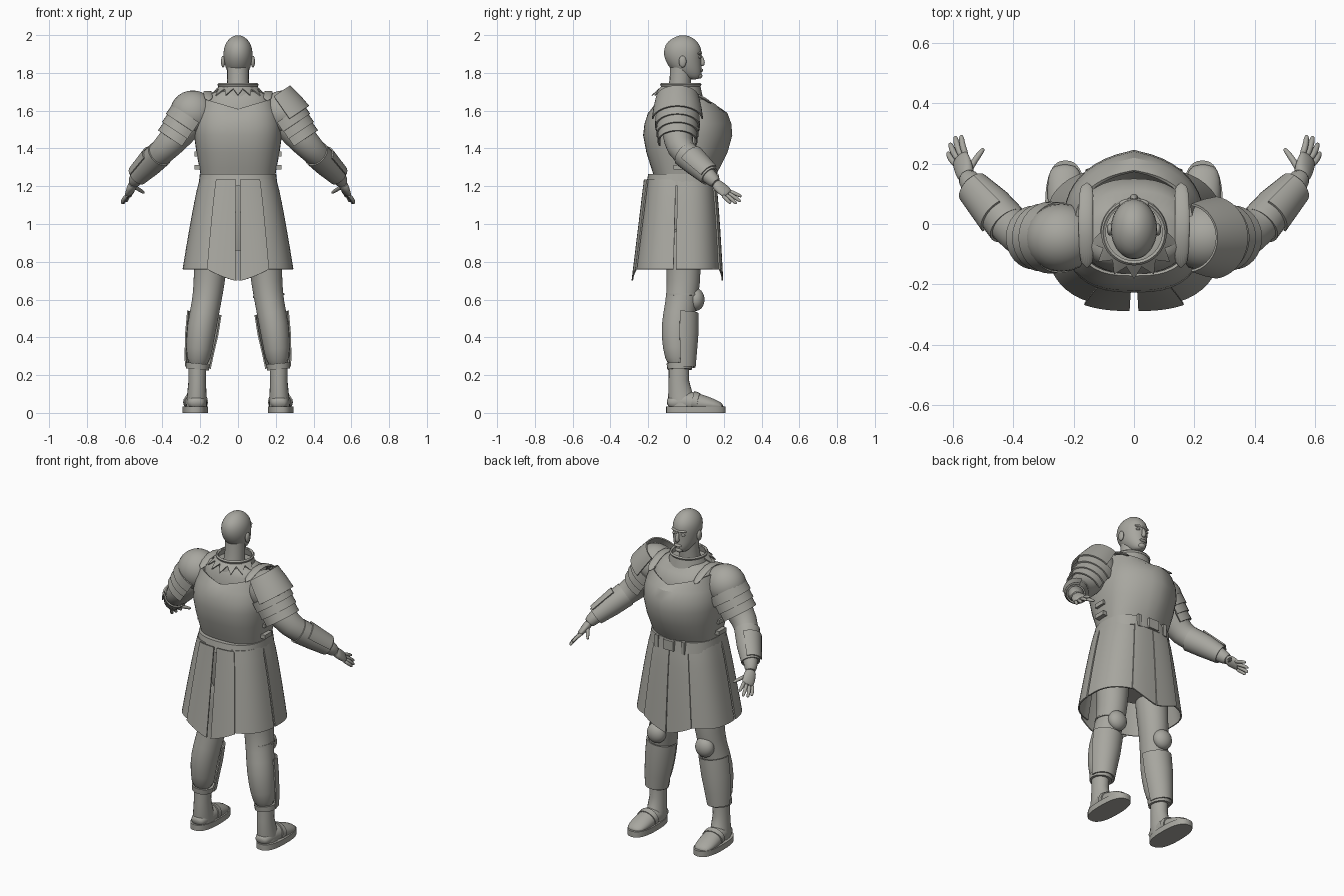
import bpy, bmesh
from math import sin, cos, pi, radians
from mathutils import Vector, Matrix

cube = bpy.data.objects.get("Cube")
if cube:
    bpy.data.objects.remove(cube, do_unlink=True)

stone = bpy.data.materials.new("warm grey")
stone.use_nodes = True
GREY = (0.39, 0.385, 0.35, 1)
stone.diffuse_color = GREY
stone.node_tree.nodes["Principled BSDF"].inputs["Base Color"].default_value = GREY
parts = []
X, Y, Z = Vector((1, 0, 0)), Vector((0, 1, 0)), Vector((0, 0, 1))


def finish(name, bm, thick=0, sub=0, mirror=False):
    """Turn a bmesh into an object with its modifiers applied."""
    bmesh.ops.recalc_face_normals(bm, faces=bm.faces)
    mesh = bpy.data.meshes.new(name)
    bm.to_mesh(mesh)
    bm.free()
    obj = bpy.data.objects.new(name, mesh)
    bpy.context.collection.objects.link(obj)
    if sub:
        obj.modifiers.new("smooth", 'SUBSURF').levels = sub
    if thick:
        solid = obj.modifiers.new("thickness", 'SOLIDIFY')
        solid.thickness, solid.offset = thick, 0
    if mirror:
        obj.modifiers.new("mirror", 'MIRROR').use_mirror_merge = False
    graph = bpy.context.evaluated_depsgraph_get()
    applied = bpy.data.meshes.new_from_object(obj.evaluated_get(graph))
    obj.modifiers.clear()
    obj.data = applied
    obj.data.materials.clear()
    obj.data.materials.append(stone)
    parts.append(obj)
    return obj


def loft(name, rings, closed=True, caps=True, **finish_options):
    """Skin a list of equally long point rings."""
    bm = bmesh.new()
    rows = [[bm.verts.new(p) for p in ring] for ring in rings]
    n = len(rows[0])
    for low, high in zip(rows, rows[1:]):
        for i in range(n if closed else n - 1):
            j = (i + 1) % n
            bm.faces.new((low[i], low[j], high[j], high[i]))
    if closed and caps:
        bm.faces.new(rows[0])
        bm.faces.new(rows[-1])
    return finish(name, bm, **finish_options)


def oval(z, w, back, front, p=1.0, x=0.0, mid=None, peak=0.0, dip=0.0, n=40):
    """Level ring with separate depths, squareness p, a front ridge and a dipped rim."""
    mid = (back + front) / 2 if mid is None else mid
    ring = []
    for i in range(n):
        a = 2 * pi * i / n
        c, s = cos(a), sin(a)
        side = abs(c) ** p
        depth = abs(s) ** p
        if s > 0:
            y = mid + (front - mid) * depth * (1 - peak * side)
        else:
            y = mid - (mid - back) * depth
        ring.append(Vector((x + w * side * (1 if c > 0 else -1), y, z - dip * (1 - side))))
    return ring


def tube(name, stations, ref, arc=360, n=20, **options):
    """Tube or open shell along (x, y, z, radius towards ref, other radius)."""
    centres = [Vector(s[:3]) for s in stations]
    rings = []
    for i, s in enumerate(stations):
        d = (centres[min(i + 1, len(centres) - 1)] - centres[max(i - 1, 0)]).normalized()
        u = (ref - d * ref.dot(d)).normalized()
        v = d.cross(u)
        ru, rv = s[3], s[-1]
        count = n if arc == 360 else n + 1
        angles = [radians(arc) * (k / n - 0.5) for k in range(count)]
        rings.append([centres[i] + u * ru * cos(a) + v * rv * sin(a) for a in angles])
    return loft(name, rings, closed=arc == 360, **options)


def ball(name, centre, radii, mirror=False):
    bm = bmesh.new()
    bmesh.ops.create_uvsphere(bm, u_segments=24, v_segments=14, radius=1,
                              matrix=Matrix.Translation(centre) @ Matrix.Diagonal((*radii, 1)))
    return finish(name, bm, mirror=mirror)


def box(name, centre, size, mirror=False):
    bm = bmesh.new()
    bmesh.ops.create_cube(bm, size=1,
                          matrix=Matrix.Translation(centre) @ Matrix.Diagonal((*size, 1)))
    return finish(name, bm, mirror=mirror)


# Head and neck
skull = [(1.765, .02, .02, .065), (1.775, .036, -.02, .078), (1.80, .054, -.06, .084),
         (1.83, .067, -.09, .083), (1.86, .074, -.107, .082), (1.89, .078, -.118, .083),
         (1.93, .077, -.118, .083), (1.965, .062, -.1, .063), (1.99, .036, -.062, .03),
         (1.999, .012, -.03, 0)]
loft("head", [oval(*row, n=24) for row in skull], sub=1)
tube("neck", [(0, -.04, 1.68, .062), (0, -.03, 1.76, .057), (0, -.025, 1.86, .058)], Y)
tube("nose", [(0, .078, 1.895, .007), (0, .088, 1.865, .011), (0, .088, 1.847, .015),
              (0, .078, 1.838, .009)], Y, sub=1)
ball("brow", (0, .068, 1.903), (.05, .017, .01))
ball("lips", (0, .08, 1.814), (.024, .011, .009))
ball("chin", (0, .068, 1.785), (.024, .019, .016))
ball("eyes", (.03, .071, 1.882), (.013, .01, .007), mirror=True)
ball("ears", (.079, -.018, 1.86), (.011, .02, .031), mirror=True)

# Undersuit and collar
suit = [(1.45, .19, -.17, .15), (1.6, .19, -.165, .15), (1.66, .18, -.15, .11),
        (1.69, .15, -.135, .07), (1.705, .1, -.125, .065)]
loft("undersuit", [oval(*row, p=.85) for row in suit])
loft("collar", [oval(1.67, .115, -.14, .085), oval(1.74, .097, -.125, .07)],
     caps=False, thick=.008)
loft("collar_rim", [oval(1.73, .102, -.13, .075), oval(1.738, .106, -.134, .079),
                    oval(1.745, .1, -.128, .073)], caps=False, thick=.006)

# Pointed trim round the back of the collar
teeth = 7
top, bottom = [], []
for k in range(2 * teeth + 1):
    a = pi + pi * k / (2 * teeth)
    reach = .15 if k % 2 else .112
    top.append(Vector((.1 * cos(a), -.03 + .1 * sin(a), 1.725)))
    bottom.append(Vector((reach * cos(a), -.03 + reach * sin(a), 1.68 if k % 2 else 1.715)))
loft("collar_points", [top, bottom], closed=False, thick=.006)

# Cuirass with a ridged front and a dipped neckline
cuirass = [(1.24, .19, -.16, .14), (1.30, .2, -.18, .175), (1.38, .215, -.205, .215),
           (1.47, .228, -.222, .24), (1.53, .227, -.215, .235), (1.585, .215, -.197, .215)]
shape = dict(p=.75, mid=-.01, peak=.2)
rings = [oval(*row, **shape) for row in cuirass]
rings.append(oval(1.665, .19, -.168, .175, dip=.06, **shape))
loft("cuirass", rings, caps=False, thick=.01)
tube("shoulder_straps", [(.155, .14, 1.635, .008, .024), (.16, .06, 1.69, .008, .024),
                         (.16, -.04, 1.71, .008, .024), (.155, -.15, 1.65, .008, .024)],
     Z, sub=1, mirror=True)
for z in (1.3, 1.37, 1.52):
    box("side_buckles", (.215, -.03, z), (.03, .07, .025), mirror=True)

# Belt and hips
belt = dict(p=.8, mid=-.02)
loft("belt", [oval(1.2, .21, -.212, .165, **belt), oval(1.265, .202, -.2, .158, **belt)])
box("belt_buckle", (0, .165, 1.232), (.07, .02, .06))
box("belt_keepers", (.09, .152, 1.232), (.022, .02, .074), mirror=True)
loft("hips", [oval(.86, .13, -.1, .08), oval(1.0, .19, -.14, .1), oval(1.22, .18, -.15, .12)])


def skirt_panel(name, start, end, lift=0.0, drop=0.0):
    """Curved hanging panel between two angles; drop lowers the edge at the end angle."""
    rows = []
    for r in range(9):
        t = r / 8
        w = .2 + .09 * t ** .85 + lift
        row = []
        for c in range(11):
            f = c / 10
            a = radians(start + (end - start) * f)
            s = sin(a)
            depth = .165 + .04 * t ** .7 if s > 0 else .185 + .065 * t
            z = 1.235 - (.475 + drop * f) * t
            y = -.02 + (depth + lift) * abs(s) ** .75 * (1 if s > 0 else -1)
            row.append(Vector((w * abs(cos(a)) ** .75, y, z)))
        rows.append(row)
    loft(name, rows, closed=False, thick=.008, mirror=True)


# Skirt: side panels, then the pointed front and back tabs over them
skirt_panel("side_back_panels", -72, -6)
skirt_panel("side_front_panels", -4, 72)
skirt_panel("back_tabs", -64, -89, lift=.014, drop=.06)
skirt_panel("front_tabs", 64, 89.9, lift=.008, drop=.06)

# Pauldrons: a dome and overlapping lames along the upper arm
axis = Vector((.55, 0, -.83)).normalized()
shoulder = Vector((.235, -.045, 1.58))
outward = Vector((.83, 0, .55))


def lame(name, stops, arc, mirror):
    rows = [(*(shoulder + axis * s), r, r * .95) for s, r in stops]
    tube(name, rows, outward, arc=arc, thick=.008, mirror=mirror)


ball("pauldron_domes", (.24, -.045, 1.59), (.12, .113, .117), mirror=True)
for k in range(3):
    s = .02 + .048 * k
    lame("pauldron_lames", [(s, .119 - .007 * k), (s + .058, .121 - .007 * k)], 225, True)
lame("left_shoulder_guard", [(-.105, .116), (-.03, .131), (.04, .14)], 165, False)

# Arms and bracers
tube("arms", [(.22, -.045, 1.59, .09), (.31, -.045, 1.48, .085), (.385, -.035, 1.4, .074),
              (.435, .02, 1.35, .063), (.49, .08, 1.295, .052), (.54, .135, 1.24, .038),
              (.557, .165, 1.21, .033)], Z, sub=1, mirror=True)
tube("bracers", [(.415, -.005, 1.37, .068), (.47, .06, 1.315, .063), (.53, .125, 1.253, .049)],
     Z, thick=.008, caps=False, mirror=True)
tube("bracer_plates", [(.44, .025, 1.345, .075), (.525, .12, 1.258, .06)],
     Z + X, arc=110, thick=.008, mirror=True)

# Hands
tube("palms", [(.552, .15, 1.22, .026, .03), (.562, .18, 1.195, .022, .038),
               (.573, .212, 1.168, .017, .038), (.577, .225, 1.157, .011, .03)],
     Z + X * .8, sub=1, mirror=True)
fingers = {"index_fingers": ((.552, .215, 1.178), (.572, .294, 1.145)),
           "middle_fingers": ((.566, .215, 1.168), (.592, .29, 1.118)),
           "ring_fingers": ((.578, .208, 1.158), (.609, .267, 1.107)),
           "little_fingers": ((.586, .192, 1.152), (.616, .237, 1.108)),
           "thumbs": ((.552, .165, 1.2), (.497, .25, 1.165))}
for name, (root, tip) in fingers.items():
    root, tip = Vector(root), Vector(tip)
    bend = root.lerp(tip, .55) + outward * .006
    tube(name, [(*root, .012), (*bend, .011), (*root.lerp(tip, .93), .009), (*tip, .004)],
         Z, n=10, sub=1, mirror=True)

# Legs, greaves and knees
tube("legs", [(.135, -.02, 1.0, .1), (.145, -.015, .8, .093, .09), (.152, -.012, .69, .09, .083),
              (.167, -.025, .58, .083, .077), (.192, -.05, .46, .086, .08),
              (.205, -.05, .34, .075, .07), (.214, -.035, .24, .063, .06)], Y,
     sub=1, mirror=True)
tube("greave_cuffs", [(.212, -.034, .262, .069, .064), (.215, -.034, .23, .065, .061)],
     Y, mirror=True)
tube("shin_guards", [(.178, -.028, .53, .09, .088), (.192, -.03, .42, .092, .084),
                     (.205, -.028, .32, .082, .074), (.213, -.026, .24, .073, .065)],
     Y, arc=185, thick=.008, mirror=True)
ball("knee_caps", (.165, .052, .6), (.058, .046, .06), mirror=True)
tube("left_knee_strap", [(.162, -.018, .626, .087, .083), (.163, -.018, .616, .087, .083)], Y)

# Ankles, shoes and soles
tube("ankles", [(.215, -.037, .26, .054, .048), (.216, -.038, .17, .054, .046),
                (.218, -.03, .09, .066, .052), (.22, -.01, .03, .08, .056)], Y, mirror=True)
tube("shoes", [(.219, -.1, .045, .02, .03), (.219, -.08, .055, .04, .048),
               (.22, 0, .06, .062, .057), (.225, .07, .052, .05, .062),
               (.229, .15, .04, .034, .06), (.23, .2, .032, .014, .04)], Z, sub=1, mirror=True)
tube("shoe_straps", [(.223, .035, .062, .054, .064), (.225, .065, .056, .05, .066)],
     Z, mirror=True)
loft("soles", [oval(z, .068, -.105, .21, p=.8, x=.226) for z in (0, .035)], mirror=True)

# Smooth shading with sharp plate edges
bpy.ops.object.select_all(action='DESELECT')
for part in parts:
    part.select_set(True)
bpy.context.view_layer.objects.active = parts[0]
bpy.ops.object.shade_smooth_by_angle(angle=radians(35))
